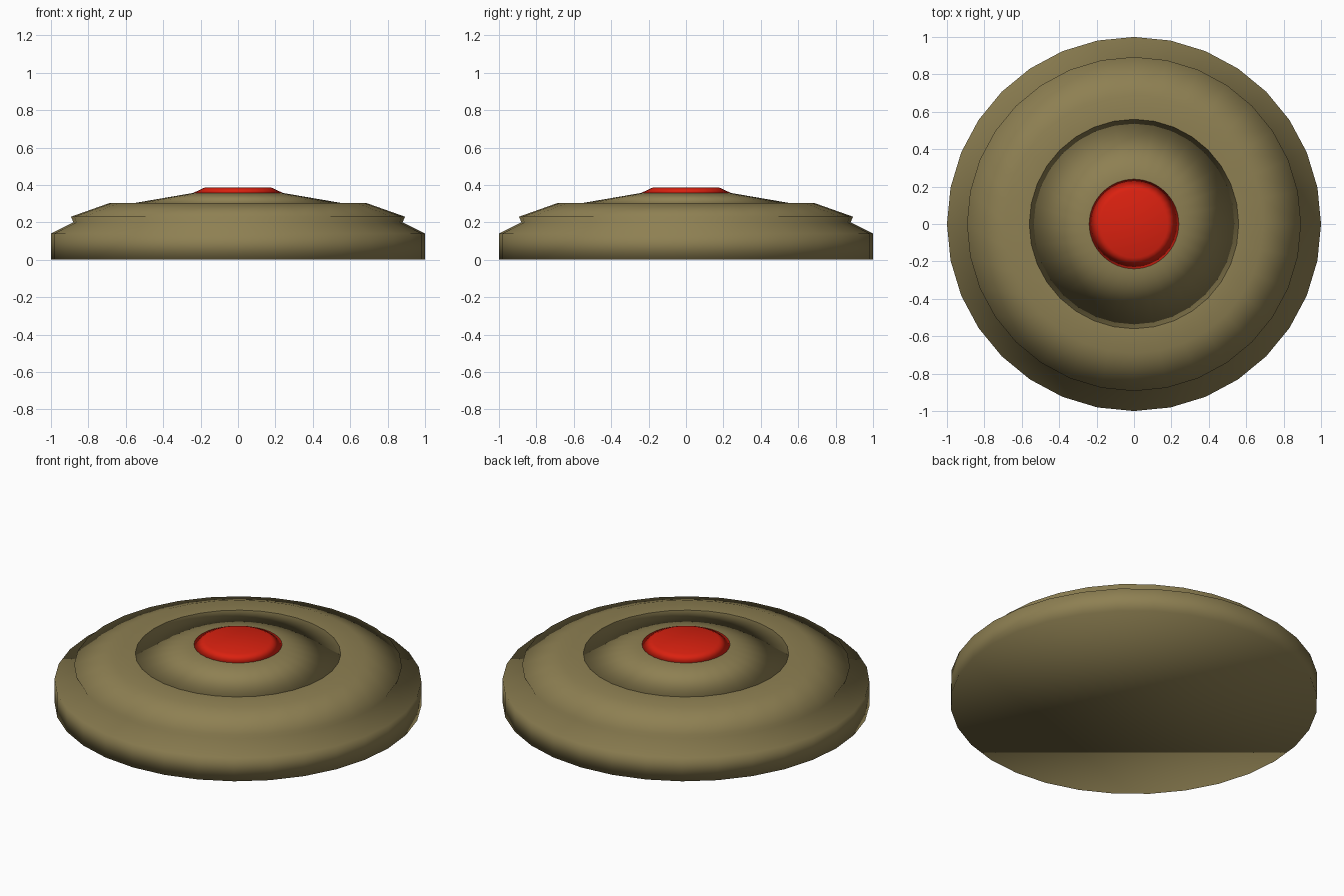
import bpy, bmesh
from math import cos, sin, pi

if "Cube" in bpy.data.objects:
    bpy.data.objects.remove(bpy.data.objects["Cube"])

SIDES = 32


def material(name, rgb):
    m = bpy.data.materials.new(name)
    m.diffuse_color = (*rgb, 1)
    m.use_nodes = True
    m.node_tree.nodes["Principled BSDF"].inputs["Base Color"].default_value = m.diffuse_color
    return m


def lathe(name, profile, mat):
    """Closed turned solid from (radius, height) points, bottom to top."""
    bm = bmesh.new()
    rings = [[bm.verts.new((r * cos(2 * pi * i / SIDES), r * sin(2 * pi * i / SIDES), z))
              for i in range(SIDES)] for r, z in profile]
    for low, high in zip(rings, rings[1:]):
        for i in range(SIDES):
            j = (i + 1) % SIDES
            bm.faces.new((low[i], low[j], high[j], high[i]))
    bm.faces.new(rings[0][::-1])
    bm.faces.new(rings[-1])
    for f in bm.faces:
        f.smooth = True
    mesh = bpy.data.meshes.new(name)
    bm.to_mesh(mesh)
    bm.free()
    mesh.materials.append(mat)
    obj = bpy.data.objects.new(name, mesh)
    bpy.context.collection.objects.link(obj)
    return obj


olive = material("olive", (0.27, 0.215, 0.085))
red = material("red", (0.7, 0.015, 0.005))

# Wide base with a sloped shoulder, small lip and flat top
lathe("base", [(1.0, 0), (1.0, 0.14), (0.88, 0.20), (0.893, 0.23), (0.69, 0.302), (0.56, 0.302)], olive)
# Shallow cone on top of the base
lathe("pressure_plate", [(0.56, 0.302), (0.24, 0.357)], olive)
# Red button in the middle
lathe("button", [(0.24, 0.357), (0.18, 0.385)], red)
